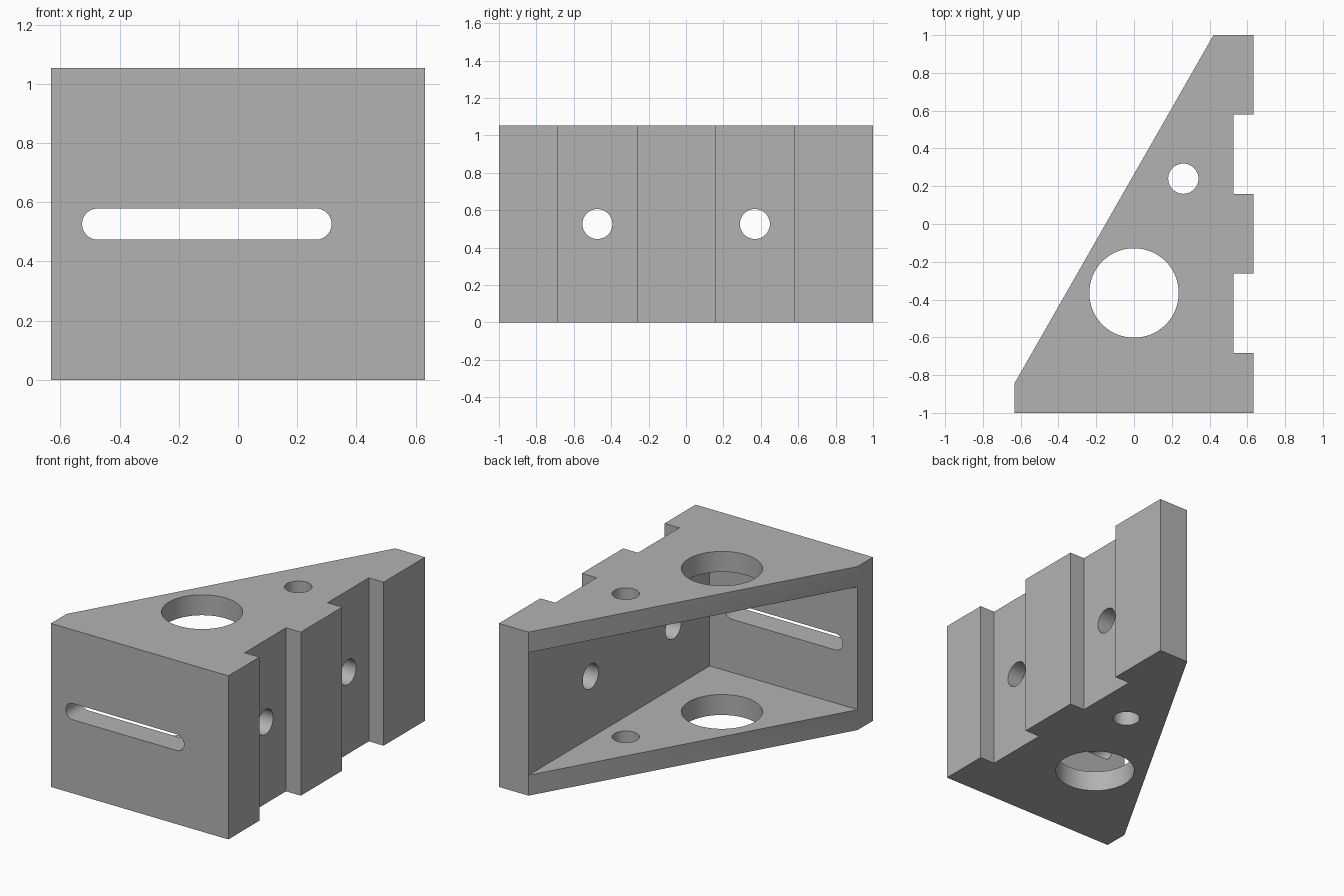
import bpy, bmesh
from math import radians, pi

cube = bpy.data.objects.get("Cube")
if cube:
    bpy.data.objects.remove(cube, do_unlink=True)

U = 2 / 19            # design unit: the bracket is 19 units long
H = 10 * U            # overall height
MID = H / 2

grey = bpy.data.materials.new("plain_grey")
grey.use_nodes = True
COLOUR = (0.45, 0.45, 0.45, 1)
grey.diffuse_color = COLOUR
grey.node_tree.nodes["Principled BSDF"].inputs["Base Color"].default_value = COLOUR


def prism(name, outline, z0, z1):
    """Extrude a closed plan outline from z0 to z1."""
    bm = bmesh.new()
    base = bm.faces.new([bm.verts.new((x, y, z0)) for x, y in outline])
    top = bmesh.ops.extrude_face_region(bm, geom=[base])["geom"]
    verts = [g for g in top if isinstance(g, bmesh.types.BMVert)]
    bmesh.ops.translate(bm, verts=verts, vec=(0, 0, z1 - z0))
    bmesh.ops.recalc_face_normals(bm, faces=bm.faces)
    mesh = bpy.data.meshes.new(name)
    bm.to_mesh(mesh)
    bm.free()
    mesh.materials.append(grey)
    obj = bpy.data.objects.new(name, mesh)
    bpy.context.collection.objects.link(obj)
    return obj


def drill(name, radius, depth, location, rotation=(0, 0, 0)):
    bpy.ops.mesh.primitive_cylinder_add(vertices=64, radius=radius, depth=depth,
                                        location=location, rotation=rotation)
    obj = bpy.context.object
    obj.name = name
    obj.data.materials.append(grey)
    return obj


# Wedge-shaped body with two vertical keyways in its right-hand edge
right, floor = 6 * U, 5 * U
left, inner, front_inner = -6 * U, 4 * U, -8 * U
back, front = 9.5 * U, -9.5 * U
outline = [(left, front), (right, front)]
for start in (-6.5 * U, 1.5 * U):
    end = start + 4 * U
    outline += [(right, start), (floor, start), (floor, end), (right, end)]
outline += [(right, back), (inner, back), (left, front_inner)]
body = prism("angle_bracket", outline, 0, H)

# Pocket open on the slanted side, leaving two plates and two walls
plate = 1.25 * U
pocket = [(inner, front_inner), (inner, back + U), (left - U, back + U), (left - U, front_inner)]
cutters = [prism("pocket_cutter", pocket, plate, H - plate)]

# Large and small holes through both plates
cutters.append(drill("large_hole_cutter", 2.25 * U, 2 * H, (0, -3.47 * U, MID)))
cutters.append(drill("small_hole_cutter", 0.76 * U, 2 * H, (2.48 * U, 2.28 * U, MID)))

# Bolt holes centred in the keyways
for y in (-4.5 * U, 3.5 * U):
    cutters.append(drill("bolt_hole_cutter", 0.76 * U, 3 * U, (floor, y, MID), (0, pi / 2, 0)))

# Round-ended slot through the front wall: stretch one half of a cylinder
slot = drill("slot_cutter", U / 2, 3 * U, (-4.5 * U, front, MID), (pi / 2, 0, 0))
bm = bmesh.new()
bm.from_mesh(slot.data)
bmesh.ops.bisect_plane(bm, geom=bm.verts[:] + bm.edges[:] + bm.faces[:],
                       plane_co=(0, 0, 0), plane_no=(1, 0, 0))
for v in bm.verts:
    if v.co.x > 1e-4:
        v.co.x += 7 * U
bm.to_mesh(slot.data)
bm.free()
cutters.append(slot)

# Cut everything, then remove the cutters
for cutter in cutters:
    cutter.hide_render = True
    mod = body.modifiers.new(cutter.name, "BOOLEAN")
    mod.operation = "DIFFERENCE"
    mod.solver = "EXACT"
    mod.object = cutter
bpy.ops.object.select_all(action="DESELECT")
body.select_set(True)
bpy.context.view_layer.objects.active = body
for mod in list(body.modifiers):
    bpy.ops.object.modifier_apply(modifier=mod.name)
for cutter in cutters:
    bpy.data.objects.remove(cutter, do_unlink=True)
bpy.ops.object.shade_smooth_by_angle(angle=radians(30))
